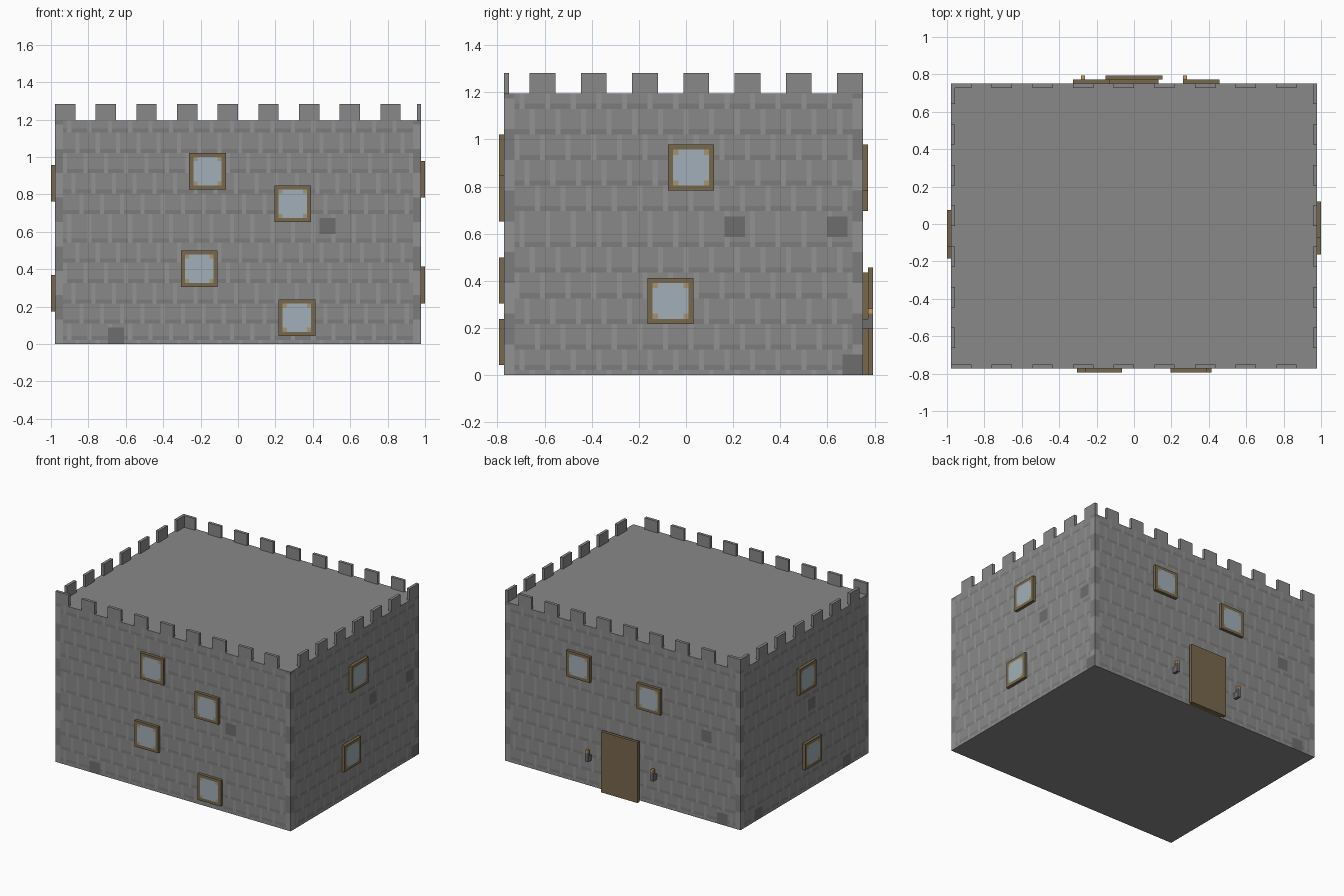
import bpy, bmesh
from mathutils import Matrix, Vector

if "Cube" in bpy.data.objects:
    bpy.data.objects.remove(bpy.data.objects["Cube"])

U = 2 / 92                 # one block of the grid the castle is built on
W, D, H = 90, 70, 55       # body size in blocks
ORIGIN = Vector((W / 2, D / 2 + 0.5, 0))


def material(name, r, g, b):
    m = bpy.data.materials.new(name)
    m.diffuse_color = (r, g, b, 1)
    m.use_nodes = True
    m.node_tree.nodes["Principled BSDF"].inputs["Base Color"].default_value = m.diffuse_color
    return m


STONE = material("stone", 0.25, 0.25, 0.25)
LIGHT = material("stone_light", 0.29, 0.29, 0.29)
DARK = material("stone_dark", 0.2, 0.2, 0.2)
PATCH = material("stone_patch", 0.155, 0.155, 0.155)
WOOD = material("wood", 0.19, 0.14, 0.075)
TRIM = material("pale_wood", 0.36, 0.3, 0.17)
GLASS = material("glass", 0.36, 0.43, 0.48)
FLAME = material("flame", 0.6, 0.32, 0.1)


def to_world(p):
    return (Vector(p) - ORIGIN) * U


def on_wall(side, a, d, z):
    """Block position from: a along the wall, d out of the wall, z up."""
    return {"front": (a, -d, z), "back": (a, D + d, z),
            "left": (-d, a, z), "right": (W + d, a, z)}[side]


def finish(name, bm, mats):
    me = bpy.data.meshes.new(name)
    bm.to_mesh(me)
    bm.free()
    for m in mats:
        me.materials.append(m)
    ob = bpy.data.objects.new(name, me)
    bpy.context.collection.objects.link(ob)
    return ob


def boxes(name, side, parts):
    """One object from blocks (a0, a1, d0, d1, z0, z1, material) on a wall."""
    bm, mats = bmesh.new(), []
    for a0, a1, d0, d1, z0, z1, mat in parts:
        p = to_world(on_wall(side, a0, d0, z0))
        q = to_world(on_wall(side, a1, d1, z1))
        size = Vector([abs(c) for c in q - p])
        mtx = Matrix.Translation((p + q) / 2) @ Matrix.Diagonal((*size, 1))
        if mat not in mats:
            mats.append(mat)
        made = bmesh.ops.create_cube(bm, size=1, matrix=mtx)
        for f in {f for v in made["verts"] for f in v.link_faces}:
            f.material_index = mats.index(mat)
    return finish(name, bm, mats)


# Castle body: flat walls coloured as staggered bricks, quoins and dark patches
MORTAR = [1, 5, 10, 15, 20, 25, 32, 37, 42, 47, 52]
PATCHES = {"front": [(65, 27), (13, 0)], "back": [(11, 27), (5, 0)],
           "left": [(29, 27), (58, 0), (10, 0)],
           "right": [(43, 27), (63, 27), (66, 0)]}


def shade(side, a, z, length):
    if any(pa <= a < pa + 4 and pz <= z < pz + 4 for pa, pz in PATCHES[side]):
        return 3
    if a < 2 or a >= length - 2:
        return 2 if (z // 6) % 2 else 1
    course = sum(z >= m for m in MORTAR)
    if (a + 2 * course) % 5 == 0:
        return 1
    return 2 if z in MORTAR else 0


bm = bmesh.new()


def quad(points, index=0):
    bm.faces.new([bm.verts.new(to_world(p)) for p in points]).material_index = index


for side, length in (("front", W), ("back", W), ("left", D), ("right", D)):
    for z in range(H):
        start = 0
        for a in range(1, length + 1):
            tone = shade(side, start, z, length)
            if a == length or shade(side, a, z, length) != tone:
                ring = [on_wall(side, i, 0, k) for i, k in
                        ((start, z), (a, z), (a, z + 1), (start, z + 1))]
                quad(ring if side in ("front", "right") else ring[::-1], tone)
                start = a
quad([(0, 0, H), (W, 0, H), (W, D, H), (0, D, H)])
quad([(0, D, 0), (W, D, 0), (W, 0, 0), (0, 0, 0)])
bmesh.ops.remove_doubles(bm, verts=bm.verts[:], dist=U / 100)
finish("castle_body", bm, [STONE, LIGHT, DARK, PATCH])

# Battlements, one block thick along each wall
for side in ("front", "back"):
    boxes(side + "_battlements", side,
          [(a, a + 5, 0, -1, H, H + 4, STONE) for a in range(0, 90, 10)])
for side, end in (("left", D - 1), ("right", D)):
    boxes(side + "_battlements", side,
          [(a, min(a + 5, end), 0, -1, H, H + 4, STONE) for a in range(5, 70, 10)])


# Windows: wooden frame, pale corner pieces and flush glass
def window(name, side, a, z):
    parts = [(0, 9, 0, 1, WOOD), (0, 9, 8, 9, WOOD),
             (0, 1, 1, 8, WOOD), (8, 9, 1, 8, WOOD),
             (2, 7, 1, 8, GLASS), (1, 2, 2, 7, GLASS), (7, 8, 2, 7, GLASS)]
    parts += [(i, i + 1, k, k + 1, TRIM) for i in (1, 7) for k in (1, 7)]
    boxes(name, side, [(a + i0, a + i1, 0, 1, z + k0, z + k1, m)
                       for i0, i1, k0, k1, m in parts])


WINDOWS = {"front": [(33, 38), (54, 30), (31, 14), (55, 2)],
           "right": [(32, 36), (28, 10)],
           "left": [(30, 35), (27, 8)],
           "back": [(57, 36), (30, 32)]}
for side, spots in WINDOWS.items():
    for n, (a, z) in enumerate(spots, 1):
        window(f"{side}_window_{n}", side, a, z)

# Door on the back wall: inset backing and outer panel
boxes("door", "back", [(39, 51, 0, 1, 0, 20, WOOD), (38, 52, 1, 2, 0, 21, WOOD)])

# Torches either side of the door
for name, a in (("torch_left", 57), ("torch_right", 32)):
    boxes(name, "back", [(a, a + 1, 0, 1, 9, 11, PATCH),
                         (a, a + 1, 1, 2, 9, 12, PATCH),
                         (a, a + 1, 1, 2, 12, 13, FLAME)])
